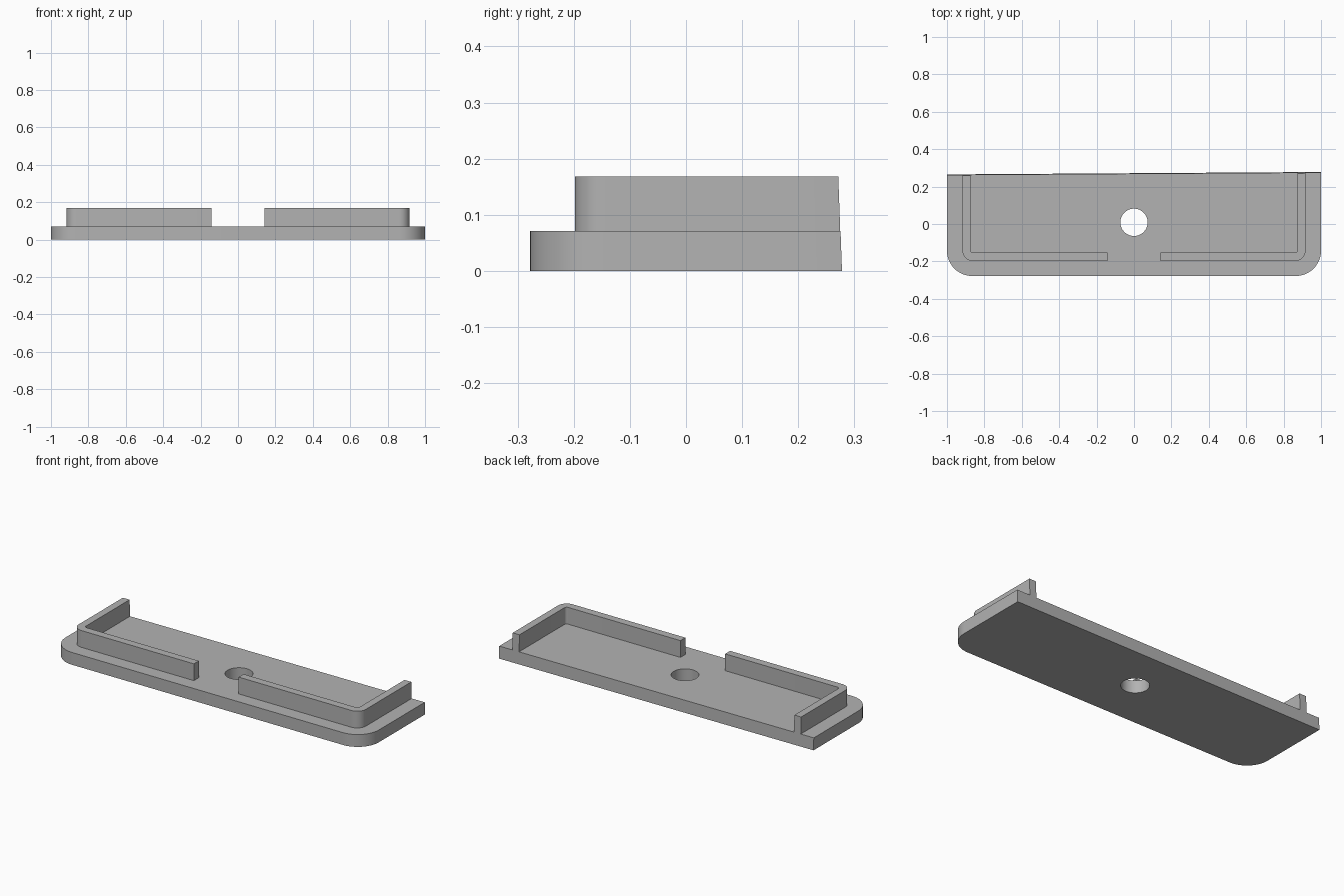
import bpy, bmesh, math

if "Cube" in bpy.data.objects:
    bpy.data.objects.remove(bpy.data.objects["Cube"])

BASE_TOP, WALL_TOP = 0.071, 0.168
FRONT = -0.278

grey = bpy.data.materials.new("plain grey")
grey.diffuse_color = (0.45, 0.45, 0.45, 1)
grey.use_nodes = True
grey.node_tree.nodes["Principled BSDF"].inputs["Base Color"].default_value = grey.diffuse_color


def back_y(x, z):
    """The rear cut is slightly skewed in plan and leans forward with height."""
    return 0.2715 + 0.0065 * x - 0.036 * z


def corner(cx, cy, r, a0, a1, n=12):
    """Points along an arc, angles in degrees."""
    return [(cx + r * math.cos(math.radians(a0 + (a1 - a0) * i / n)),
             cy + r * math.sin(math.radians(a0 + (a1 - a0) * i / n)))
            for i in range(n + 1)]


def extrude(name, outline, z0, z1):
    """Prism from an outline; points with y None lie on the rear cut."""
    bm = bmesh.new()
    rings = [[bm.verts.new((x, back_y(x, z) if y is None else y, z))
              for x, y in outline] for z in (z0, z1)]
    n = len(outline)
    bm.faces.new(rings[0])
    bm.faces.new(rings[1])
    for i in range(n):
        j = (i + 1) % n
        bm.faces.new((rings[0][i], rings[0][j], rings[1][j], rings[1][i]))
    bmesh.ops.recalc_face_normals(bm, faces=bm.faces)
    mesh = bpy.data.meshes.new(name)
    bm.to_mesh(mesh)
    bm.free()
    mesh.materials.append(grey)
    obj = bpy.data.objects.new(name, mesh)
    bpy.context.collection.objects.link(obj)
    return obj


def smooth(obj):
    bpy.ops.object.select_all(action='DESELECT')
    obj.select_set(True)
    bpy.context.view_layer.objects.active = obj
    bpy.ops.object.shade_smooth_by_angle(angle=math.radians(30))


# Base plate with two rounded front corners
R = 0.135
outline = ([(-1, None)]
           + corner(-1 + R, FRONT + R, R, 180, 270)
           + corner(1 - R, FRONT + R, R, 270, 360)
           + [(1, None)])
base = extrude("base_plate", outline, 0, BASE_TOP)

# Round hole through the plate
cutter = extrude("hole_cutter", corner(0, 0.009, 0.073, 0, 352.5, 47), -0.1, 0.2)
cut = base.modifiers.new("hole", 'BOOLEAN')
cut.operation, cut.solver, cut.object = 'DIFFERENCE', 'EXACT', cutter
bpy.context.view_layer.objects.active = base
bpy.ops.object.modifier_apply(modifier="hole")
bpy.data.objects.remove(cutter)
smooth(base)

# L-shaped rim walls, left and right, with a gap at the front
OX, OY, IX, IY, GAP = 0.917, -0.198, 0.874, -0.153, 0.143
for side, s in (("left", -1), ("right", 1)):
    half = ([(OX, None)]
            + corner(OX - 0.055, OY + 0.055, 0.055, 0, -90)
            + [(GAP, OY), (GAP, IY)]
            + corner(IX - 0.014, IY + 0.014, 0.014, -90, 0, 6)
            + [(IX, None)])
    wall = extrude(side + "_rim_wall", [(s * x, y) for x, y in half],
                   BASE_TOP, WALL_TOP)
    smooth(wall)
